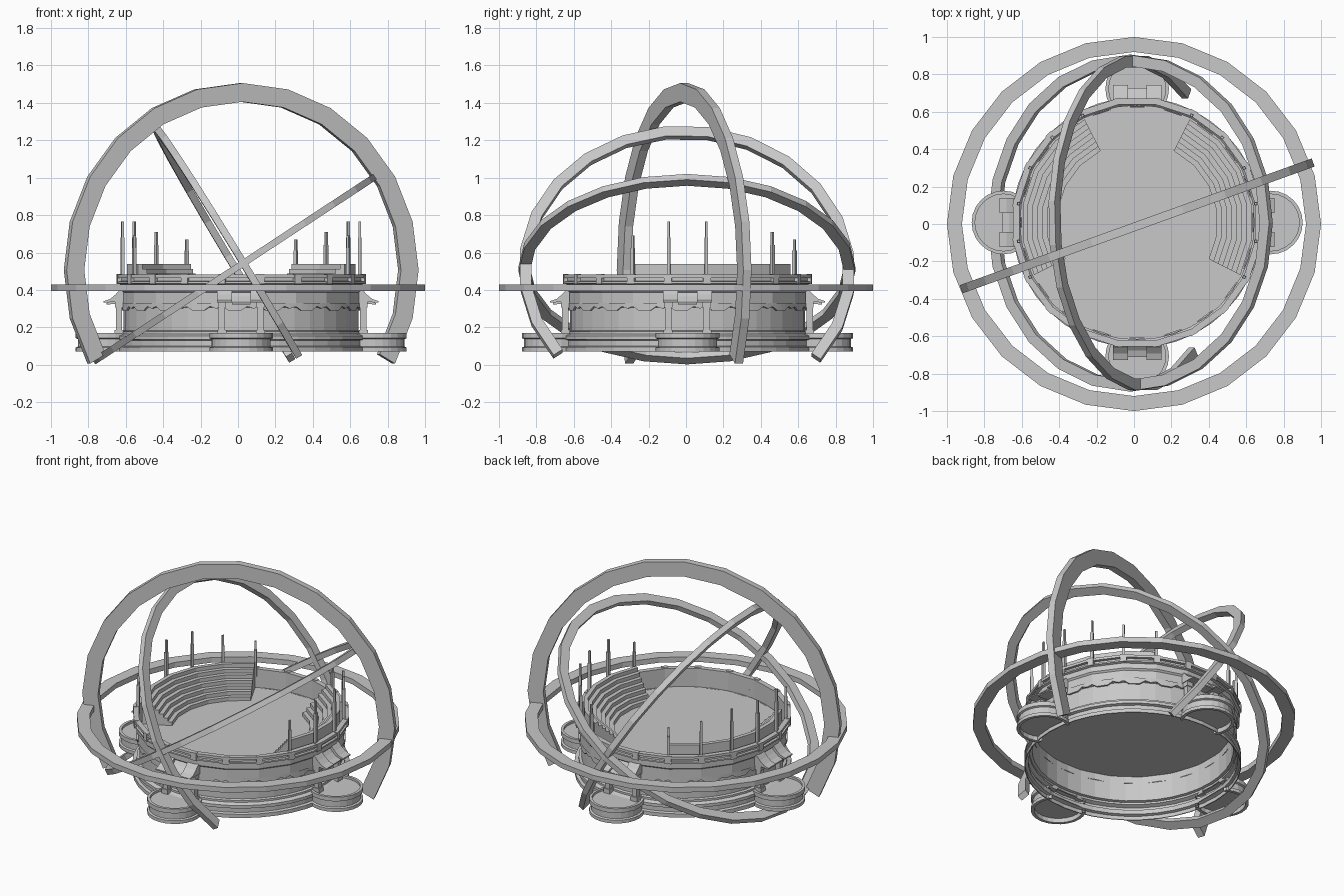
import bpy, bmesh, math
from mathutils import Matrix, Vector

cube = bpy.data.objects.get("Cube")
if cube:
    bpy.data.objects.remove(cube, do_unlink=True)

stone = bpy.data.materials.new("pale_grey_stone")
stone.use_nodes = True
GREY = (0.58, 0.58, 0.58, 1)
stone.diffuse_color = GREY
stone.node_tree.nodes["Principled BSDF"].inputs["Base Color"].default_value = GREY

HUB = Vector((0.017, 0.008, 0))   # centre of the arena
SIDES = 20
STEP = 360 / SIDES
FLOOR = 0.36


def rot(deg, axis='Z'):
    return Matrix.Rotation(math.radians(deg), 4, axis)


def finish(name, bm, matrix=Matrix()):
    bmesh.ops.remove_doubles(bm, verts=bm.verts, dist=1e-5)
    bmesh.ops.recalc_face_normals(bm, faces=bm.faces)
    bm.transform(matrix)
    mesh = bpy.data.meshes.new(name)
    bm.to_mesh(mesh)
    bm.free()
    mesh.materials.append(stone)
    obj = bpy.data.objects.new(name, mesh)
    bpy.context.collection.objects.link(obj)


def turned(profile, sides, start=0, count=None):
    """Turn a closed (radius, z) profile; a partial turn gets end caps."""
    count = count or sides
    full = count == sides
    bm = bmesh.new()
    rows = []
    for i in range(count if full else count + 1):
        a = math.radians(start + i * 360 / sides)
        rows.append([bm.verts.new((r * math.cos(a), r * math.sin(a), z))
                     for r, z in profile])
    n = len(profile)
    for i in range(count):
        p, q = rows[i], rows[(i + 1) % len(rows)]
        for j in range(n):
            k = (j + 1) % n
            if profile[j][0] == 0 and profile[k][0] == 0:
                continue
            bm.faces.new((p[j], q[j], q[k], p[k]))
    if not full:
        bm.faces.new(rows[0])
        bm.faces.new(rows[-1])
    bmesh.ops.remove_doubles(bm, verts=bm.verts, dist=1e-5)
    return bm


def thin(points, t=0.006):
    """Close an open outline into a thin wall."""
    return points + [(r - t, z) for r, z in reversed(points)]


def add_box(bm, size, place):
    bmesh.ops.create_cube(bm, size=1, matrix=place @ Matrix.Diagonal((*size, 1)))


def hoop(name, outer, inner, thick, centre, turn, start=0, count=24):
    h = thick / 2
    band = [(inner, -h), (outer, -h), (outer, h), (inner, h)]
    # stand the flat hoop upright before aiming it
    finish(name, turned(band, 24, start, count),
           Matrix.Translation(centre) @ turn @ rot(90, 'X'))


# Large hoops around the arena
hoop("level_hoop", 1.0, 0.92, 0.035, (0, 0, 0.412), rot(90, 'X'))
hoop("upright_arch", 1.0, 0.9, 0.046, (0.017, -0.01, 0.506), rot(19.8), -30, 16)
hoop("steep_arch", 0.9, 0.84, 0.038, (0.025, 0.005, 0.5),
     rot(2) @ rot(-31.2, 'Y') @ rot(90), -38.5, 17)
hoop("leaning_hoop", 0.9, 0.84, 0.036, (-0.02, 0.005, 0.511),
     rot(56.7, 'Y') @ rot(90))

# Arena floor over a thin hollow base wall
at_hub = Matrix.Translation(HUB)
finish("arena_floor", turned([(0, FLOOR - 0.008), (0.625, FLOOR - 0.008),
                              (0.625, FLOOR), (0, FLOOR)], SIDES, STEP / 2), at_hub)
base = [(0.67, 0.07), (0.67, 0.095), (0.652, 0.1), (0.652, 0.13), (0.67, 0.135),
        (0.67, 0.155), (0.645, 0.165), (0.645, 0.178), (0.628, 0.182), (0.628, FLOOR)]
finish("base_wall", turned(thin(base), 40), at_hub)

# Upper wall and parapet
upper = [(0.625, 0.305), (0.644, 0.31), (0.644, 0.385), (0.655, 0.395),
         (0.655, 0.43), (0.67, 0.435), (0.67, 0.445), (0.655, 0.447),
         (0.655, 0.463), (0.672, 0.465), (0.672, 0.482), (0.638, 0.482), (0.638, 0.32)]
finish("upper_wall", turned(upper, SIDES, STEP / 2), at_hub)

# Scalloped trim hanging below the upper wall
bm = bmesh.new()
drop = (0.312, 0.29, 0.29, 0.29, 0.312, 0.3)
N = len(drop)
rim = []
for i in range(SIDES * N):
    a = math.radians(STEP / 2 + i * STEP / N)
    c, s = math.cos(a), math.sin(a)
    rim.append([bm.verts.new((r * c, r * s, z)) for r, z in
                ((0.633, 0.33), (0.633, drop[i % N]), (0.645, drop[i % N]), (0.645, 0.33))])
for i in range(len(rim)):
    p, q = rim[i - 1], rim[i]
    for j in range(3):
        bm.faces.new((p[j], q[j], q[j + 1], p[j + 1]))
finish("scalloped_trim", bm, at_hub)

# Small piers under the parapet rail, one at each corner
bm = bmesh.new()
for i in range(SIDES):
    add_box(bm, (0.024, 0.04, 0.052),
            rot(STEP / 2 + i * STEP) @ Matrix.Translation((0.66, 0, 0.459)))
finish("parapet_piers", bm, at_hub)

# Stepped seating on the left and right
TIERS = 7
RISE = (0.538 - FLOOR) / TIERS
steps = [(0.43, FLOOR - 0.005)]
for i in range(TIERS):
    r, z = 0.43 + i * 0.027, FLOOR + (i + 1) * RISE
    steps += [(r, z), (r + 0.027, z)]
steps += [(steps[-1][0], FLOOR - 0.005)]
finish("left_seating", turned(steps, SIDES, -27, 5), at_hub)
finish("right_seating", turned(steps, SIDES, 117, 5), at_hub)

# Tall poles behind the seats
bm = bmesh.new()
tops = {-27: 0.69, -9: 0.765, 9: 0.765, 27: 0.765, 45: 0.71, 63: 0.67}
for angle, height in tops.items():
    for a in (angle, 180 - angle):
        mid = 0.43 + (height - 0.43) * 0.75
        for width, z0, z1 in ((0.018, 0.43, mid), (0.013, mid, height)):
            add_box(bm, (width, width, z1 - z0),
                    rot(a) @ Matrix.Translation((0.642, 0, (z0 + z1) / 2)))
finish("poles", bm, at_hub)


def awning(bm, profile, y0, y1):
    ends = [[bm.verts.new((r, y, z)) for r, z in profile] for y in (y0, y1)]
    for i in range(len(profile)):
        bm.faces.new((ends[0][i - 1], ends[0][i], ends[1][i], ends[1][i - 1]))
    for e in ends:
        bm.faces.new(e)


# Four entrances: round terrace, columns and flared awning
terrace = [(0, 0.1), (0.15, 0.1), (0.15, 0.07), (0.17, 0.07), (0.17, 0.092),
           (0.158, 0.097), (0.158, 0.137), (0.17, 0.142), (0.17, 0.17),
           (0.152, 0.17), (0.152, 0.155), (0, 0.155)]
flare = [(0.63, 0.405), (0.65, 0.4), (0.672, 0.375), (0.7, 0.352), (0.735, 0.34),
         (0.735, 0.332), (0.69, 0.335), (0.63, 0.335)]
for k, side in enumerate(("left", "back", "right", "front")):
    place = at_hub @ rot(90 * k)
    bm = turned(terrace, 24)
    # trim the terrace where it meets the base wall
    bmesh.ops.bisect_plane(bm, geom=bm.verts[:] + bm.edges[:] + bm.faces[:],
                           plane_co=(-0.085, 0, 0), plane_no=(-1, 0, 0), clear_outer=True)
    finish(side + "_terrace", bm, place @ Matrix.Translation((0.715, 0, 0)))
    bm = bmesh.new()
    for s in (-1, 1):
        awning(bm, flare, s * 0.05, s * 0.13)
    awning(bm, [(r - 0.015 if r > 0.64 else r, z - 0.01) for r, z in flare], -0.05, 0.05)
    finish(side + "_awning", bm, place)
    bm = bmesh.new()
    for s in (-1, 1):
        for w, z0, z1 in ((0.048, 0.15, 0.185), (0.034, 0.185, 0.305), (0.044, 0.305, 0.335)):
            add_box(bm, (w, w, z1 - z0),
                    Matrix.Translation((0.653, s * 0.103, (z0 + z1) / 2)))
    finish(side + "_columns", bm, place)
